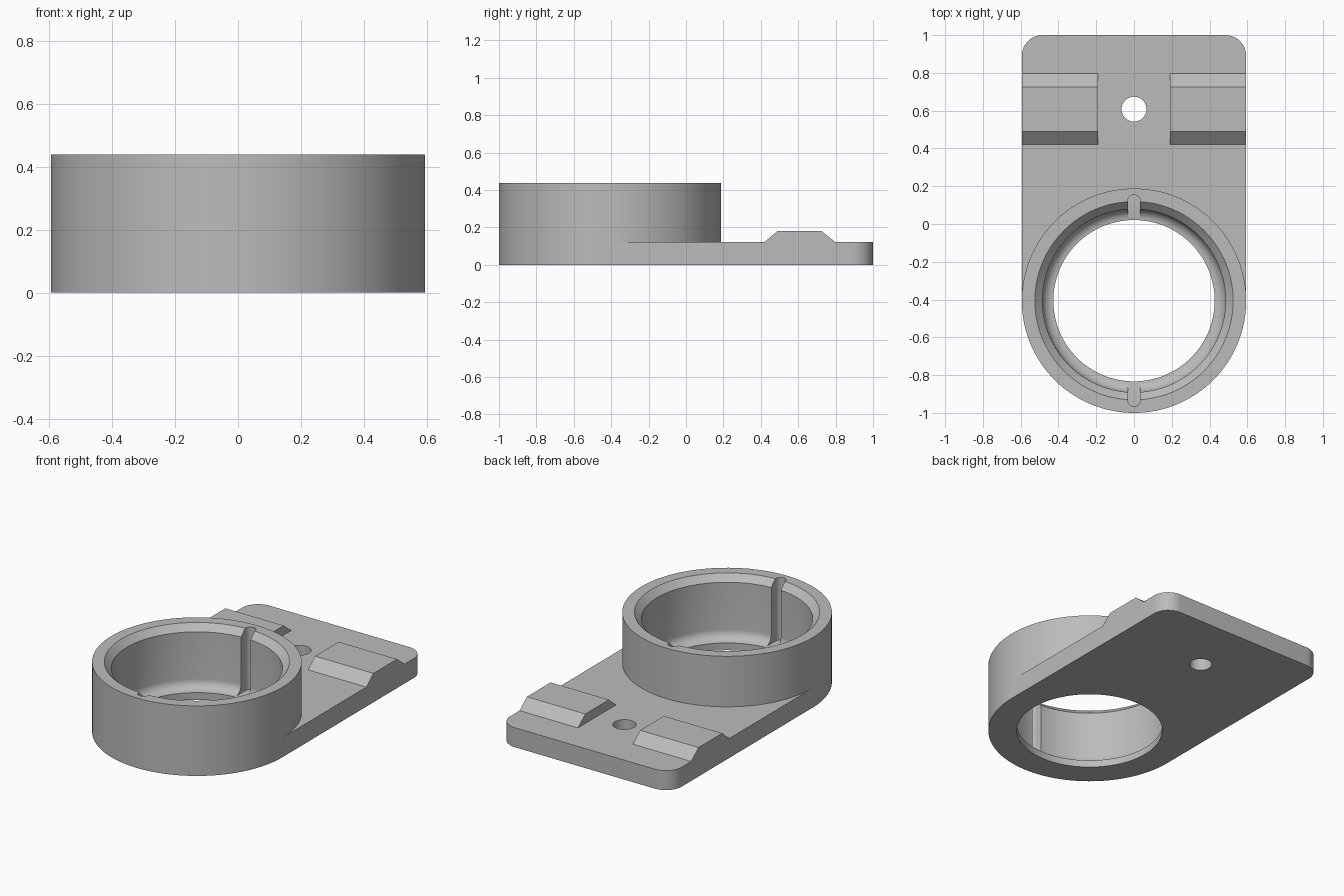
import bpy, bmesh
from math import sin, cos, pi, radians
from mathutils import Matrix

if "Cube" in bpy.data.objects:
    bpy.data.objects.remove(bpy.data.objects["Cube"])

R = 0.594            # collar radius, also half the plate width
CY = -0.406          # collar centre along y
TOP, PLATE = 0.438, 0.122
LIP_R, BORE_R, RIM_R = 0.427, 0.485, 0.525
LIP_Z = 0.045

grey = bpy.data.materials.new("plain grey")
grey.use_nodes = True
grey.diffuse_color = (0.5, 0.5, 0.5, 1)
grey.node_tree.nodes["Principled BSDF"].inputs["Base Color"].default_value = (0.5, 0.5, 0.5, 1)


def add_object(name, bm):
    bmesh.ops.recalc_face_normals(bm, faces=bm.faces)
    mesh = bpy.data.meshes.new(name)
    bm.to_mesh(mesh)
    bm.free()
    mesh.materials.append(grey)
    obj = bpy.data.objects.new(name, mesh)
    bpy.context.collection.objects.link(obj)
    return obj


def arc(cx, cy, r, start, end, steps):
    angles = [radians(start + (end - start) * i / steps) for i in range(steps + 1)]
    return [(cx + r * cos(a), cy + r * sin(a)) for a in angles]


def prism(name, outline, z0, z1):
    """Outline in the ground plane, pulled up from z0 to z1."""
    bm = bmesh.new()
    face = bm.faces.new([bm.verts.new((x, y, z0)) for x, y in outline])
    out = bmesh.ops.extrude_face_region(bm, geom=[face])
    verts = [g for g in out["geom"] if isinstance(g, bmesh.types.BMVert)]
    bmesh.ops.translate(bm, vec=(0, 0, z1 - z0), verts=verts)
    return add_object(name, bm)


def lathe(name, profile, steps=128):
    """Solid of revolution about the collar axis, from (radius, z) points."""
    bm = bmesh.new()
    rings = [[bm.verts.new((x, y, z)) for x, y in arc(0, CY, r, 0, 360, steps)[:-1]]
             for r, z in profile]
    for a, b in zip(rings, rings[1:]):
        for i in range(steps):
            j = (i + 1) % steps
            bm.faces.new((a[i], a[j], b[j], b[i]))
    bm.faces.new(rings[0])
    bm.faces.new(rings[-1])
    return add_object(name, bm)


def combine(body, tool, operation):
    mod = body.modifiers.new(tool.name, "BOOLEAN")
    mod.operation, mod.solver, mod.object = operation, "EXACT", tool
    bpy.context.view_layer.objects.active = body
    bpy.ops.object.modifier_apply(modifier=mod.name)
    bpy.data.objects.remove(tool)


# Base plate with rounded rear corners
C = 0.11
outline = [(-R, CY), (R, CY)] + arc(R - C, 1 - C, C, 0, 90, 12) + arc(C - R, 1 - C, C, 90, 180, 12)
bracket = prism("ring_bracket", outline, 0, PLATE)

# Tall round collar
combine(bracket, lathe("collar", [(R, 0), (R, TOP)]), "UNION")

# Pair of sloped locating ridges
ridge = [(0.42, PLATE), (0.49, 0.181), (0.724, 0.181), (0.797, PLATE), (0.797, 0.06), (0.42, 0.06)]
for side in (-1, 1):
    bar = prism("ridge", ridge, 0.19, R)
    # Turn the profile so that (u, v, w) becomes (w, u, v)
    bar.data.transform(Matrix(((0, 0, 1, 0), (1, 0, 0, 0), (0, 1, 0, 0), (0, 0, 0, 1))))
    if side < 0:
        bar.data.transform(Matrix.Scale(-1, 4, (1, 0, 0)))
        bar.data.flip_normals()
    combine(bracket, bar, "UNION")

# Bore with a hollow-rounded lip below and a chamfered rim above
F = BORE_R - LIP_R
fillet = arc(LIP_R, LIP_Z + F, F, -90, 0, 10)
rim = [(BORE_R, TOP - 0.04), (RIM_R, TOP), (RIM_R, TOP + 0.1)]
combine(bracket, lathe("bore", [(LIP_R, -0.1)] + fillet + rim), "DIFFERENCE")

# Round-ended key slots at the front and rear of the bore
S = 0.033
for side in (-1, 1):
    tip = CY + side * (0.56 - S)
    slot = arc(0, tip, S, 0, side * 180, 16)
    slot += [(-S, CY + side * 0.3), (S, CY + side * 0.3)]
    combine(bracket, prism("slot", slot, LIP_Z + 0.002, TOP + 0.1), "DIFFERENCE")

# Screw hole
combine(bracket, prism("screw_hole", arc(0, 0.608, 0.066, 0, 360, 48)[:-1], -0.1, 0.3), "DIFFERENCE")

bpy.ops.object.select_all(action="DESELECT")
bracket.select_set(True)
bpy.context.view_layer.objects.active = bracket
bpy.ops.object.shade_smooth_by_angle(angle=radians(25))
